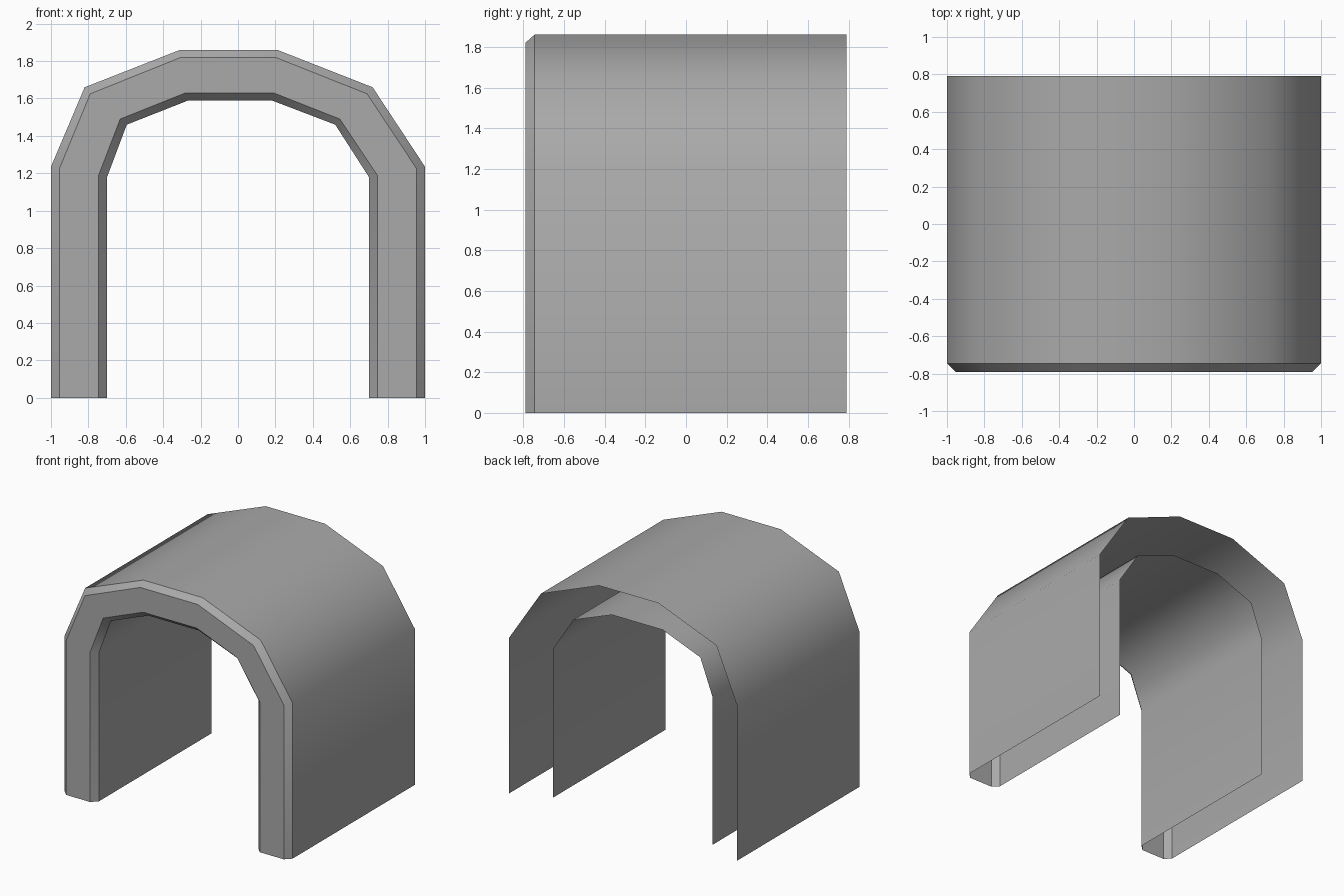
import bpy
import bmesh

cube = bpy.data.objects.get("Cube")
if cube:
    bpy.data.objects.remove(cube)

# Plain grey material
grey = bpy.data.materials.new("plain grey")
grey.use_nodes = True
colour = (0.4, 0.4, 0.4, 1)
grey.diffuse_color = colour
grey.node_tree.nodes["Principled BSDF"].inputs["Base Color"].default_value = colour

# Arch cross-sections (x, z), from one foot over the crown to the other
outer = [(-1, 0), (-1, 1.235), (-.82, 1.66), (-.31, 1.86),
         (.21, 1.86), (.72, 1.66), (1, 1.235), (1, 0)]
rim_outer = [(-.955, 0), (-.955, 1.225), (-.79, 1.625), (-.305, 1.82),
             (.2, 1.82), (.69, 1.625), (.955, 1.225), (.955, 0)]
rim_inner = [(-.745, 0), (-.745, 1.19), (-.63, 1.49), (-.28, 1.63),
             (.19, 1.63), (.545, 1.49), (.745, 1.19), (.745, 0)]
inner = [(-.7, 0), (-.7, 1.18), (-.595, 1.46), (-.265, 1.59),
         (.18, 1.59), (.52, 1.46), (.7, 1.18), (.7, 0)]

# Outer skin, chamfer, front rim, chamfer and inner lining, open behind and below
FRONT, BEVEL, BACK, LINING_BACK = -.79, -.745, .79, .67
sections = [(outer, BACK), (outer, BEVEL), (rim_outer, FRONT),
            (rim_inner, FRONT), (inner, BEVEL), (inner, LINING_BACK)]

bm = bmesh.new()
rows = [[bm.verts.new((x, y, z)) for x, z in profile] for profile, y in sections]
for a, b in zip(rows, rows[1:]):
    for i in range(len(a) - 1):
        face = bm.faces.new((a[i], b[i], b[i + 1], a[i + 1]))
        face.smooth = True

# Keep the lengthwise rims crisp while the arch shades smoothly
for row in rows:
    for p, q in zip(row, row[1:]):
        bm.edges.get((p, q)).smooth = False
bmesh.ops.recalc_face_normals(bm, faces=bm.faces)
bm.normal_update()
# The crown of the skin must face upward
crown = max(bm.faces, key=lambda f: f.calc_center_median().z)
if crown.normal.z < 0:
    bmesh.ops.reverse_faces(bm, faces=bm.faces)

mesh = bpy.data.meshes.new("arch_shell")
bm.to_mesh(mesh)
bm.free()
mesh.materials.append(grey)
arch = bpy.data.objects.new("arch_shell", mesh)
bpy.context.collection.objects.link(arch)
